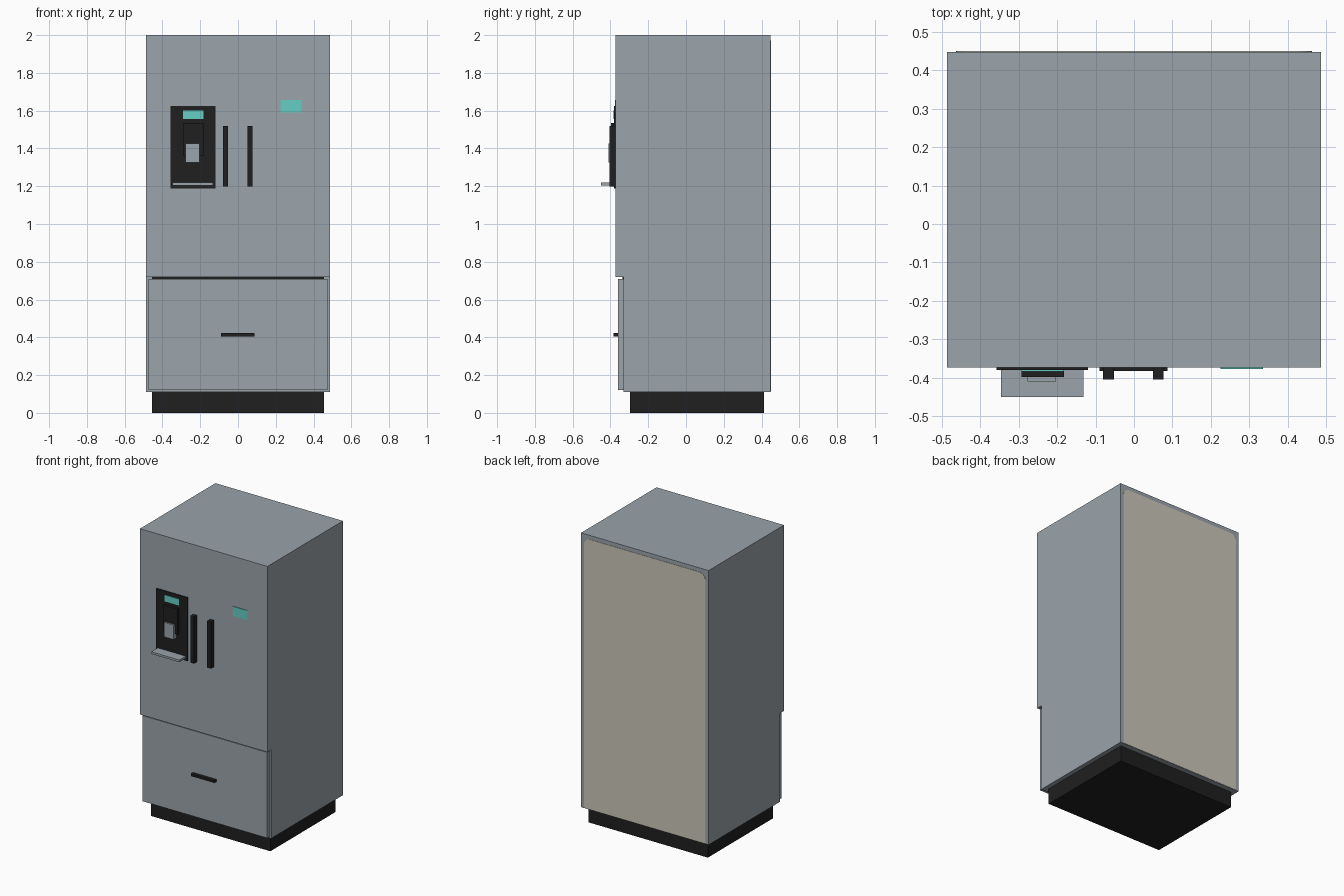
import bpy, bmesh, math

if "Cube" in bpy.data.objects:
    bpy.data.objects.remove(bpy.data.objects["Cube"])


def material(name, rgb):
    m = bpy.data.materials.new(name)
    m.diffuse_color = (*rgb, 1)
    m.use_nodes = True
    m.node_tree.nodes["Principled BSDF"].inputs["Base Color"].default_value = m.diffuse_color
    return m


STEEL = material("steel grey", (0.325, 0.37, 0.405))
BLACK = material("soft black", (0.014, 0.014, 0.014))
TEAL = material("teal", (0.13, 0.61, 0.55))
BEIGE = material("light beige", (0.60, 0.565, 0.49))


def finish(name, bm, mat):
    bmesh.ops.recalc_face_normals(bm, faces=bm.faces)
    me = bpy.data.meshes.new(name)
    bm.to_mesh(me)
    bm.free()
    me.materials.append(mat)
    ob = bpy.data.objects.new(name, me)
    bpy.context.collection.objects.link(ob)
    return ob


def box(name, x, y, z, mat):
    """Box from (min, max) ranges on each axis."""
    bm = bmesh.new()
    bmesh.ops.create_cube(bm, size=1)
    for v in bm.verts:
        v.co = [r[0] if c < 0 else r[1] for c, r in zip(v.co, (x, y, z))]
    return finish(name, bm, mat)


def prism(name, outline, axis_range, axis, mat):
    """Extrude a 2D outline along x (axis 0) or y (axis 1)."""
    a, b = axis_range
    bm = bmesh.new()
    verts = [bm.verts.new((a, p, q) if axis == 0 else (p, a, q)) for p, q in outline]
    face = bm.faces.new(verts)
    new = bmesh.ops.extrude_face_region(bm, geom=[face])["geom"]
    off = (b - a, 0, 0) if axis == 0 else (0, b - a, 0)
    bmesh.ops.translate(bm, vec=off, verts=[v for v in new if isinstance(v, bmesh.types.BMVert)])
    return finish(name, bm, mat)


# Cabinet: side profile with the upper door stepping forward over the freezer
prism("cabinet",
      [(-0.332, 0.11), (0.448, 0.11), (0.448, 2.0), (-0.373, 2.0), (-0.373, 0.72), (-0.332, 0.72)],
      (-0.486, 0.486), 0, STEEL)
box("plinth", (-0.455, 0.455), (-0.297, 0.412), (0, 0.11), BLACK)

# Back panel with rounded top corners
R, W, TOP = 0.045, 0.463, 1.972
outline = [(-W, 0.112), (W, 0.112)]
for cx, start in ((W - R, 0), (-W + R, 90)):
    for i in range(7):
        t = math.radians(start + i * 15)
        outline.append((cx + R * math.cos(t), TOP - R + R * math.sin(t)))
prism("back_panel", outline, (0.445, 0.45), 1, BEIGE)

# Freezer drawer, the dark gap above it and its pull
box("freezer_drawer", (-0.475, 0.475), (-0.36, -0.33), (0.12, 0.71), STEEL)
box("drawer_gap", (-0.455, 0.455), (-0.336, -0.33), (0.708, 0.719), BLACK)
box("drawer_handle", (-0.09, 0.087), (-0.383, -0.355), (0.405, 0.422), BLACK)

# Door handles
for side, cx in (("left", -0.066), ("right", 0.063)):
    box(side + "_door_handle", (cx - 0.014, cx + 0.014), (-0.405, -0.37), (1.198, 1.52), BLACK)

# Water dispenser
box("dispenser_panel", (-0.358, -0.12), (-0.38, -0.37), (1.188, 1.625), BLACK)
box("dispenser_screen", (-0.292, -0.182), (-0.384, -0.376), (1.556, 1.6), TEAL)
box("dispenser_spout", (-0.292, -0.182), (-0.398, -0.376), (1.36, 1.535), BLACK)
box("dispenser_paddle", (-0.277, -0.203), (-0.41, -0.376), (1.325, 1.425), STEEL)
box("drip_tray", (-0.346, -0.132), (-0.45, -0.376), (1.204, 1.219), STEEL)

# Note stuck on the right door
box("door_note", (0.225, 0.335), (-0.377, -0.37), (1.59, 1.656), TEAL)
